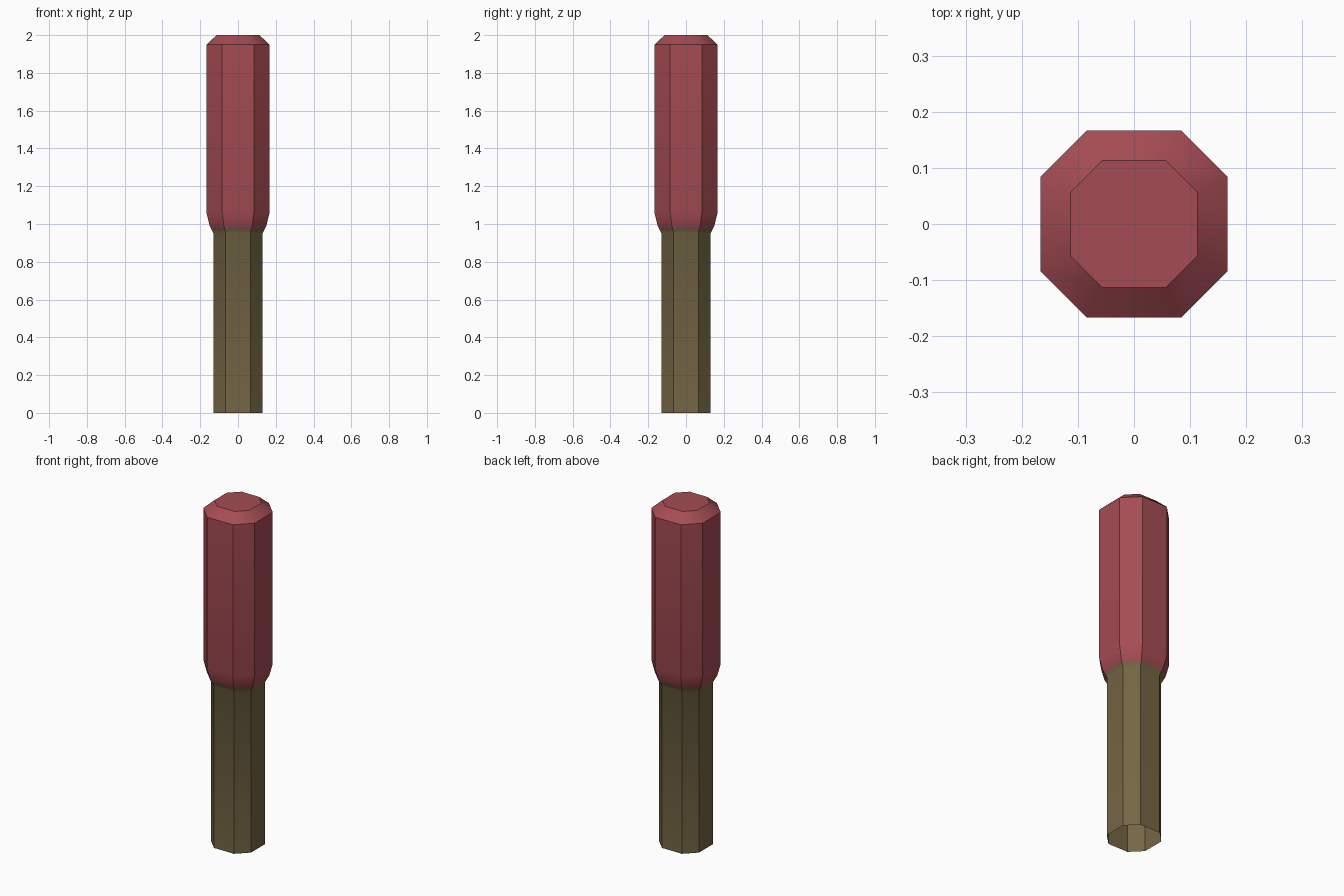
import bpy
import bmesh
import math

cube = bpy.data.objects.get("Cube")
if cube:
    bpy.data.objects.remove(cube, do_unlink=True)


def material(name, rgb):
    m = bpy.data.materials.new(name)
    m.use_nodes = True
    colour = (*rgb, 1.0)
    m.diffuse_color = colour
    m.node_tree.nodes["Principled BSDF"].inputs["Base Color"].default_value = colour
    return m


olive = material("olive brown", (0.178, 0.133, 0.060))
red = material("dull red", (0.376, 0.072, 0.087))

# Square with corners cut halfway along each half side
OUTLINE = [(1, -0.5), (1, 0.5), (0.5, 1), (-0.5, 1),
           (-1, 0.5), (-1, -0.5), (-0.5, -1), (0.5, -1)]
SPLIT = 0.975  # height where the shaft colour meets the head colour

# (half width, height): open foot, shaft, flared collar, head, bevelled crown
PROFILE = [(0.13, 0.0), (0.13, 0.95), (0.142, SPLIT), (0.15, 0.99),
           (0.167, 1.06), (0.167, 1.95), (0.113, 2.0)]

bm = bmesh.new()
rings = [[bm.verts.new((x * r, y * r, z)) for x, y in OUTLINE] for r, z in PROFILE]
for low, high in zip(rings, rings[1:]):
    for i in range(8):
        j = (i + 1) % 8
        bm.faces.new((low[i], low[j], high[j], high[i]))
bm.faces.new(rings[-1])  # flat top; the foot stays open

# Shaft below the split, head above it
for f in bm.faces:
    f.material_index = int(f.calc_center_median().z > SPLIT)

mesh = bpy.data.meshes.new("shaft_and_head")
bm.to_mesh(mesh)
bm.free()
mesh.materials.append(olive)
mesh.materials.append(red)
body = bpy.data.objects.new("shaft_and_head", mesh)
bpy.context.collection.objects.link(body)

bpy.ops.object.select_all(action='DESELECT')
body.select_set(True)
bpy.context.view_layer.objects.active = body
bpy.ops.object.shade_smooth_by_angle(angle=math.radians(30))
